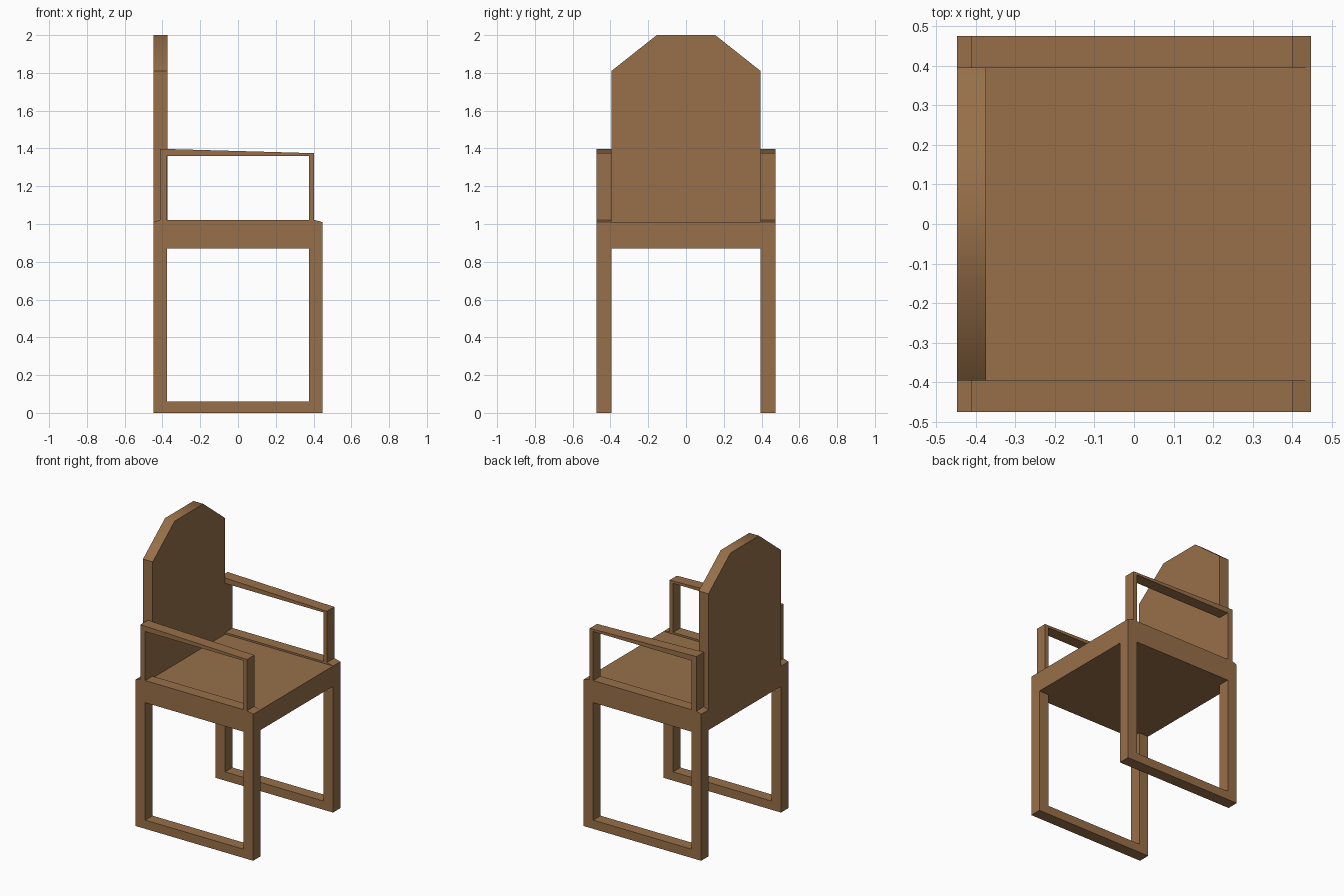
import bpy
import math

cube = bpy.data.objects.get("Cube")
if cube:
    bpy.data.objects.remove(cube, do_unlink=True)

wood = bpy.data.materials.new("brown_wood")
wood.use_nodes = True
colour = (0.31, 0.16, 0.066, 1)
wood.diffuse_color = colour
wood.node_tree.nodes["Principled BSDF"].inputs["Base Color"].default_value = colour


def rect(x0, x1, z0, z1):
    return [(x0, z0), (x1, z0), (x1, z1), (x0, z1)]


def panel(name, outlines, thickness, location, turn=0):
    """Upright flat panel: first outline is the edge, the others are openings."""
    curve = bpy.data.curves.new(name, 'CURVE')
    curve.dimensions = '2D'
    curve.fill_mode = 'BOTH'
    curve.extrude = thickness / 2
    for points in outlines:
        spline = curve.splines.new('POLY')
        spline.points.add(len(points) - 1)
        for point, (u, v) in zip(spline.points, points):
            point.co = (u, v, 0, 1)
        spline.use_cyclic_u = True
        spline.use_smooth = False
    obj = bpy.data.objects.new(name, curve)
    bpy.context.collection.objects.link(obj)
    obj.location = location
    obj.rotation_euler = (math.pi / 2, 0, turn)
    bpy.ops.object.select_all(action='DESELECT')
    obj.select_set(True)
    bpy.context.view_layer.objects.active = obj
    bpy.ops.object.convert(target='MESH')
    obj = bpy.context.view_layer.objects.active
    obj.data.materials.clear()
    obj.data.materials.append(wood)
    return obj


HALF_X, HALF_Y, INNER_Y = 0.448, 0.475, 0.395
SEAT_LOW, SEAT_TOP, RAIL_TOP = 0.87, 1.01, 1.022

# Side frames: legs, foot rail, seat rail and armrest in one piece
outer = [(-HALF_X, 0), (HALF_X, 0), (HALF_X, SEAT_TOP), (0.402, RAIL_TOP),
         (0.402, 1.375), (-0.412, 1.398), (-0.412, RAIL_TOP), (-HALF_X, SEAT_TOP)]
leg_opening = rect(-0.375, 0.375, 0.06, SEAT_LOW)
arm_opening = rect(-0.375, 0.375, RAIL_TOP, 1.36)
for name, side in (("left", 1), ("right", -1)):
    panel(name + "_side_frame", [outer, leg_opening, arm_opening],
          HALF_Y - INNER_Y, (0, side * (HALF_Y + INNER_Y) / 2, 0))

# Seat slab between the frames
panel("seat", [rect(-HALF_X, HALF_X, SEAT_LOW, SEAT_TOP)], 2 * INNER_Y, (0, 0, 0))

# Backrest with clipped top corners, softly shaded over the top
back_outline = [(-INNER_Y, SEAT_TOP), (INNER_Y, SEAT_TOP), (INNER_Y, 1.81),
                (0.155, 2), (-0.155, 2), (-INNER_Y, 1.81)]
panel("backrest", [back_outline], 0.074, (-HALF_X + 0.037, 0, 0), math.pi / 2)
# Weld the curve seams so the soft shading runs across the edges
bpy.ops.object.mode_set(mode='EDIT')
bpy.ops.mesh.select_all(action='SELECT')
bpy.ops.mesh.remove_doubles(threshold=0.001)
bpy.ops.object.mode_set(mode='OBJECT')
bpy.ops.object.shade_smooth_by_angle(angle=math.radians(45))
